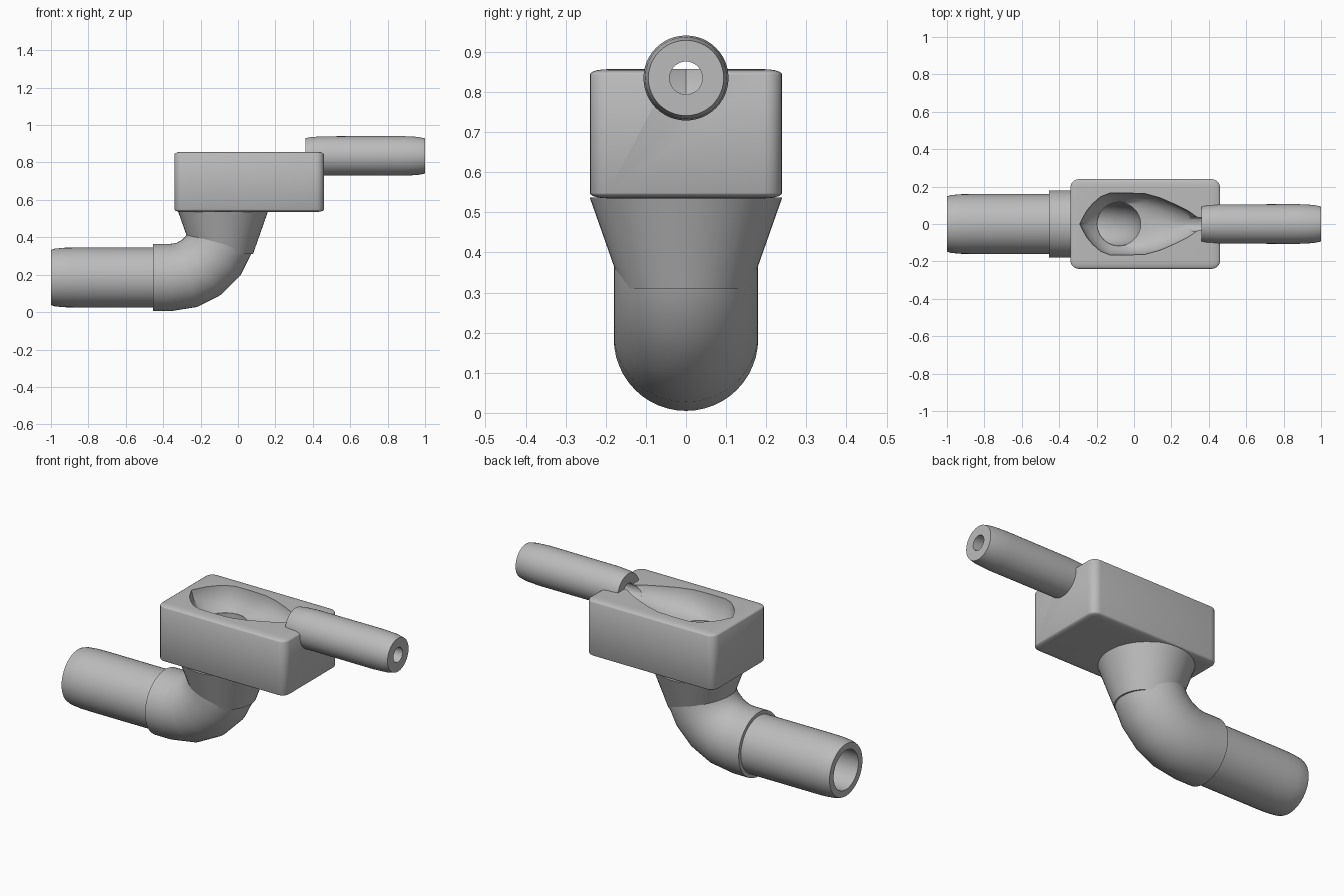
import bpy
import bmesh
from math import sin, cos, pi, radians
from mathutils import Vector

if "Cube" in bpy.data.objects:
    bpy.data.objects.remove(bpy.data.objects["Cube"], do_unlink=True)

gray = bpy.data.materials.new("plain_gray")
gray.use_nodes = True
gray.diffuse_color = (0.5, 0.5, 0.5, 1)
gray.node_tree.nodes["Principled BSDF"].inputs["Base Color"].default_value = (0.5, 0.5, 0.5, 1)

SIDES = 48
AXIS_X, LOW_Z, HIGH_Z = -0.08, 0.185, 0.835


def finish(name, bm):
    bmesh.ops.recalc_face_normals(bm, faces=bm.faces)
    mesh = bpy.data.meshes.new(name)
    bm.to_mesh(mesh)
    bm.free()
    mesh.materials.append(gray)
    obj = bpy.data.objects.new(name, mesh)
    bpy.context.collection.objects.link(obj)
    return obj


def loft(name, rings):
    """Skin a list of closed rings and cap both ends."""
    bm = bmesh.new()
    loops = [[bm.verts.new(p) for p in ring] for ring in rings]
    for a, b in zip(loops, loops[1:]):
        for i in range(len(a)):
            j = (i + 1) % len(a)
            bm.faces.new((a[i], a[j], b[j], b[i]))
    bm.faces.new(loops[0])
    bm.faces.new(loops[-1])
    return finish(name, bm)


def tube(name, stations):
    """Round section along stations (x, z, radius, heading in degrees)."""
    rings = []
    for x, z, r, heading in stations:
        a = radians(heading)
        normal = Vector((-sin(a), 0, cos(a)))
        rings.append([Vector((x, 0, z)) + normal * r * cos(t) + Vector((0, r * sin(t), 0))
                      for t in (2 * pi * i / SIDES for i in range(SIDES))])
    return loft(name, rings)


def bend(radius, steps):
    """Quarter turn from horizontal to vertical."""
    R = 0.28
    return [(AXIS_X - R + R * sin(a), LOW_Z + R - R * cos(a), radius, a * 180 / pi)
            for a in (pi / 2 * i / steps for i in range(steps + 1))]


def cut(obj, *cutters):
    for c in cutters:
        mod = obj.modifiers.new("cut", "BOOLEAN")
        mod.operation = "DIFFERENCE"
        mod.solver = "EXACT"
        mod.object = c
    graph = bpy.context.evaluated_depsgraph_get()
    mesh = bpy.data.meshes.new_from_object(obj.evaluated_get(graph))
    obj.modifiers.clear()
    obj.data = mesh


# Rounded block, with flattened top and bottom fillets
squash = 0.3
bm = bmesh.new()
bmesh.ops.create_cube(bm, size=1)
bmesh.ops.scale(bm, vec=(0.8, 0.48, 0.322 / squash), verts=bm.verts)
bmesh.ops.bevel(bm, geom=bm.edges[:], offset=0.045, segments=5, profile=0.5, affect="EDGES")
bmesh.ops.scale(bm, vec=(1, 1, squash), verts=bm.verts)
bmesh.ops.translate(bm, vec=(0.06, 0, 0.696), verts=bm.verts)
block = finish("block", bm)

# Pipes, elbow and funnel
outlet_pipe = tube("outlet_pipe", [(x, HIGH_Z, r, 0) for x, r in (
    (0.36, 0.095), (0.39, 0.101), (0.46, 0.105), (0.88, 0.106), (0.96, 0.102), (1, 0.094))])
inlet_pipe = tube("inlet_pipe", [(x, LOW_Z, r, 0) for x, r in (
    (-1, 0.147), (-0.98, 0.154), (-0.93, 0.159), (-0.86, 0.16), (-0.4, 0.16))])
elbow = tube("elbow", [(-0.455, LOW_Z, 0.18, 0)] + bend(0.18, 5) + [(AXIS_X, 0.5, 0.18, 90)])
funnel = tube("funnel", [(AXIS_X, 0.31, 0.16, 90), (AXIS_X, 0.537, 0.24, 90)])

# Cutters: main bore, outlet bore and the bowl that joins them
bore = tube("bore_cutter", [(-1.1, LOW_Z, 0.11, 0)] + bend(0.115, 10) + [(AXIS_X, 0.8, 0.115, 90)])
outlet_bore = tube("outlet_bore_cutter", [(0.28, HIGH_Z, 0.041, 0), (1.1, HIGH_Z, 0.041, 0)])

half = [(0.37, 0), (0.34, 0.035), (0.29, 0.07), (0.22, 0.105), (0.14, 0.14), (0.06, 0.162),
        (-0.04, 0.166), (-0.13, 0.165), (-0.18, 0.145), (-0.22, 0.11), (-0.25, 0.075),
        (-0.27, 0.04), (-0.29, 0)]
outline = half + [(x, -y) for x, y in half[-2:0:-1]]
count = len(outline)
circle = [(AXIS_X + 0.118 * cos(2 * pi * i / count), 0.118 * sin(2 * pi * i / count))
          for i in range(count)]


def bowl_ring(t, z):
    return [Vector((*Vector(p).lerp(Vector(q), t), z)) for p, q in zip(outline, circle)]


bowl = loft("bowl_cutter", [bowl_ring(t, z) for t, z in
                            ((0, 0.92), (0, 0.85), (0.15, 0.805), (0.5, 0.765), (1, 0.73))])

cut(block, bowl, bore, outlet_bore)
cut(outlet_pipe, outlet_bore)
for part in (inlet_pipe, elbow, funnel):
    cut(part, bore)
for cutter in (bore, outlet_bore, bowl):
    bpy.data.objects.remove(cutter, do_unlink=True)

# Smooth shading with crisp edges
bpy.ops.object.select_all(action="DESELECT")
for part in (block, outlet_pipe, inlet_pipe, elbow, funnel):
    part.select_set(True)
bpy.context.view_layer.objects.active = block
bpy.ops.object.shade_smooth_by_angle(angle=radians(32))
